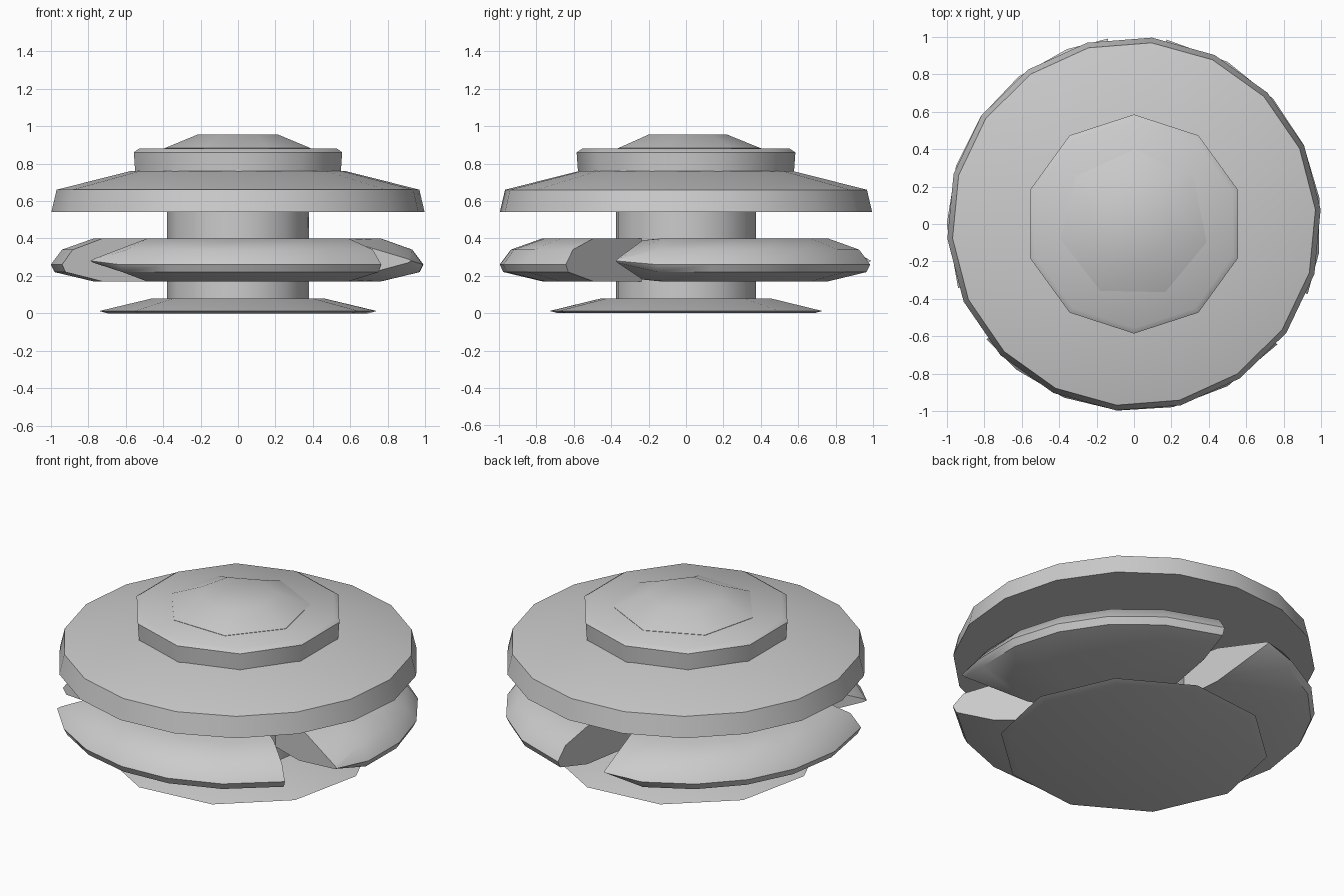
import bpy, bmesh, math

if "Cube" in bpy.data.objects:
    bpy.data.objects.remove(bpy.data.objects["Cube"])


def finish(name, bm, angle=40):
    bmesh.ops.recalc_face_normals(bm, faces=bm.faces)
    mesh = bpy.data.meshes.new(name)
    bm.to_mesh(mesh)
    bm.free()
    obj = bpy.data.objects.new(name, mesh)
    bpy.context.collection.objects.link(obj)
    bpy.ops.object.select_all(action='DESELECT')
    obj.select_set(True)
    bpy.context.view_layer.objects.active = obj
    bpy.ops.object.shade_smooth_by_angle(angle=math.radians(angle))
    return obj


def polar(bm, r, z, deg):
    a = math.radians(deg)
    return bm.verts.new((r * math.cos(a), r * math.sin(a), z))


def lathe(name, profile, sides, phase=0):
    """Turn (radius, height) pairs, bottom to top, into a closed solid."""
    bm = bmesh.new()
    rings = [[polar(bm, r, z, phase + 360 * i / sides) for i in range(sides)]
             for r, z in profile]
    for a, b in zip(rings, rings[1:]):
        for i in range(sides):
            j = (i + 1) % sides
            bm.faces.new((a[i], a[j], b[j], b[i]))
    bm.faces.new(rings[0][::-1])
    bm.faces.new(rings[-1])
    return finish(name, bm)


# Base plate and central column
lathe("base_plate", [(0.70, 0.0), (0.745, 0.012), (0.46, 0.08)], 10, 6)
lathe("column", [(0.38, 0.02), (0.38, 0.60)], 14, 4)

# Wide cap with sloping top, raised collar and crown
lathe("cap_skirt", [(1.0, 0.54), (0.972, 0.66), (0.575, 0.76)], 18, 4.5)
lathe("cap_collar", [(0.575, 0.72), (0.585, 0.86), (0.555, 0.88)], 10, 18)
lathe("cap_crown", [(0.40, 0.87), (0.40, 0.882), (0.22, 0.955)], 7, -14)

# Three middle wedges, each with a pointed start and a blunt end
FULL = [(0.37, 0.17), (0.77, 0.17), (0.98, 0.22), (1.0, 0.26),
        (0.94, 0.34), (0.77, 0.40), (0.37, 0.40)]
TIP = [(0.37, 0.17), (0.62, 0.18), (0.98, 0.27), (1.0, 0.28),
       (0.98, 0.29), (0.62, 0.39), (0.37, 0.40)]
STEPS = [(0, TIP)] + [(d, FULL) for d in (13, 30, 47, 64, 82, 102)]


def wedge(name, start):
    bm = bmesh.new()
    rings = [[polar(bm, r, z, start + d) for r, z in sec] for d, sec in STEPS]
    n = len(FULL)
    for a, b in zip(rings, rings[1:]):
        for i in range(n):
            j = (i + 1) % n
            bm.faces.new((a[i], a[j], b[j], b[i]))
    bm.faces.new(rings[0])
    bm.faces.new(rings[-1][::-1])
    return finish(name, bm, 50)


for k, part in enumerate(("right_wedge", "left_wedge", "front_wedge")):
    wedge(part, -22 + 120 * k)
